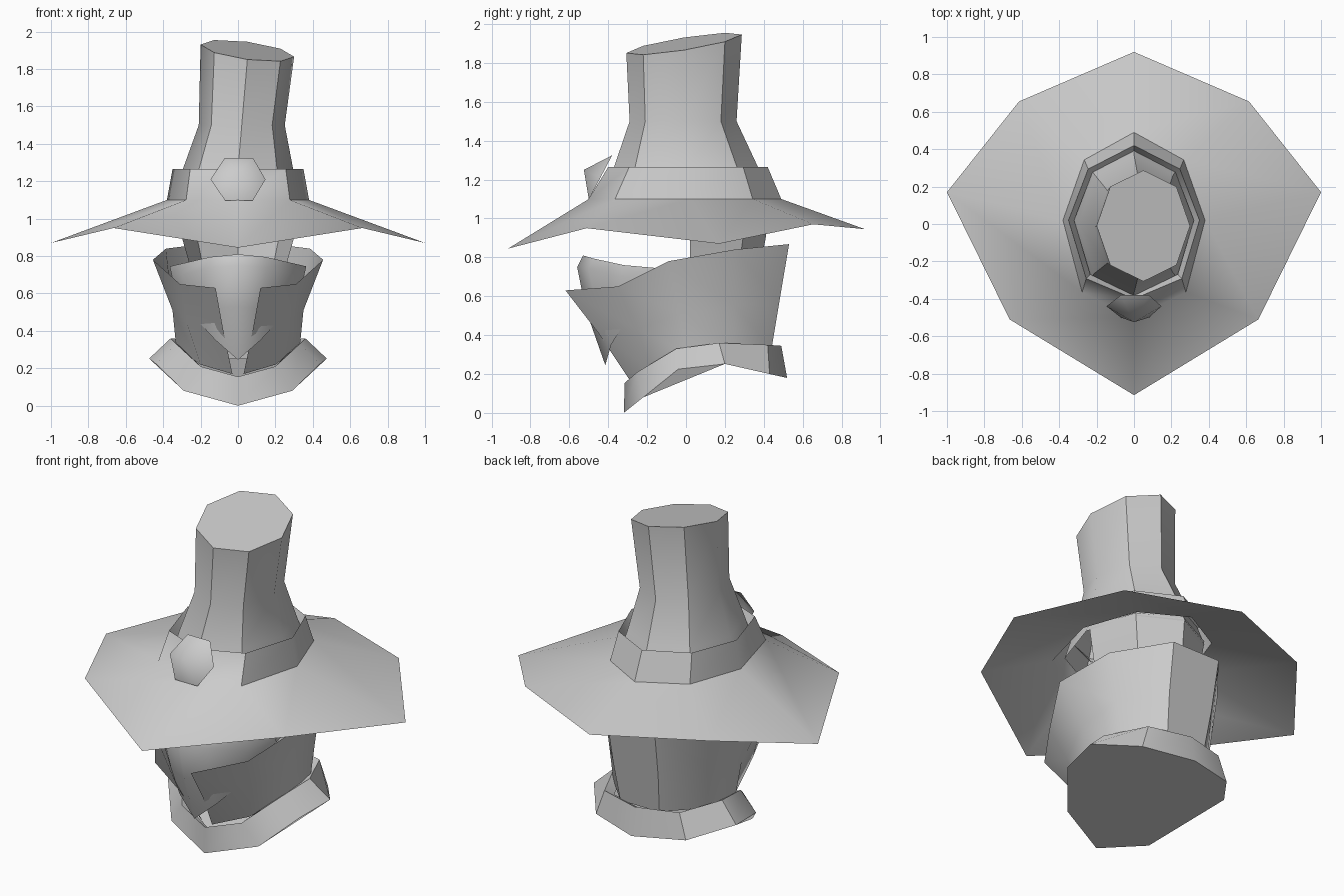
import bpy, bmesh, math
from math import cos, sin, radians

if "Cube" in bpy.data.objects:
    bpy.data.objects.remove(bpy.data.objects["Cube"])


def mirror(half):
    """Run of points on +x, continued by its mirror image on -x."""
    return half + [(-x, y, z) for x, y, z in reversed(half) if x > 0]


def loft(name, rings, closed=True, cap_first=False, cap_last=False, angle=40):
    """Skin a stack of equally long point rings with quads."""
    bm = bmesh.new()
    rows = [[bm.verts.new(p) for p in ring] for ring in rings]
    n = len(rows[0])
    for a, b in zip(rows, rows[1:]):
        for i in range(n if closed else n - 1):
            j = (i + 1) % n
            bm.faces.new((a[i], a[j], b[j], b[i]))
    if cap_first:
        bm.faces.new(rows[0])
    if cap_last:
        bm.faces.new(rows[-1])
    bmesh.ops.recalc_face_normals(bm, faces=bm.faces)
    return finish(name, bm, angle)


def finish(name, bm, angle):
    mesh = bpy.data.meshes.new(name)
    bm.to_mesh(mesh)
    bm.free()
    obj = bpy.data.objects.new(name, mesh)
    bpy.context.collection.objects.link(obj)
    bpy.ops.object.select_all(action='DESELECT')
    obj.select_set(True)
    bpy.context.view_layer.objects.active = obj
    bpy.ops.object.shade_smooth_by_angle(angle=radians(angle))
    return obj


# Hat brim with raised band, a single sheet folded inward at the top
def band(rx, front, back, z):
    return mirror([(0, front, z), (rx * .73, front * .73, z), (rx, .02, z),
                   (rx * .7, back * .7, z), (0, back, z)])


brim_edge = mirror([(0, -.915, .845), (.665, -.51, .95), (1, .17, .87),
                    (.615, .655, .97), (0, .92, .945)])
loft("hat_brim", [brim_edge, band(.38, -.5, .49, 1.1), band(.35, -.4, .42, 1.265),
                  band(.32, -.37, .385, 1.2)])


# Hat crown: tapered eight-sided tube with a slanted flat top
def crown_ring(cx, cy, rx, ry, z, slant=0):
    ring = []
    for k in range(8):
        a = k * math.tau / 8
        x, y = cx + rx * cos(a), cy + ry * sin(a)
        ring.append((x, y, z + slant * (.16 * y - .13 * (x - cx))))
    return ring


loft("hat_crown", [crown_ring(0, .005, .345, .43, 1.1),
                   crown_ring(0, 0, .295, .37, 1.265),
                   crown_ring(.02, -.015, .23, .275, 1.5),
                   crown_ring(.05, -.01, .25, .297, 1.9, 1)], cap_last=True)

# Hexagonal badge on the front of the hat
bm = bmesh.new()
rim = [bm.verts.new(p) for p in [(.08, -.38, 1.325), (.147, -.44, 1.21), (.08, -.5, 1.098),
                                 (-.07, -.5, 1.098), (-.147, -.44, 1.21), (-.07, -.38, 1.325)]]
tip = bm.verts.new((0, -.525, 1.25))
for i in range(6):
    bm.faces.new((rim[i], tip, rim[(i + 1) % 6]))
finish("hat_badge", bm, 60)


# Back of the head: open half shell below the hat
def shell(rx, back, z):
    return mirror([(rx, .02, z), (rx * .73, .02 + (back - .02) * .7, z), (0, back, z)])


loft("head_back", [shell(.335, .43, 1.12), shell(.3, .41, .9), shell(.255, .38, .74),
                   shell(.24, .36, .6)], closed=False)

# Face scarf: pointed sheet showing through the collar gap
loft("face_scarf", [
    mirror([(.365, -.15, .745), (.3, -.32, .76), (.15, -.48, .795), (0, -.53, .81)]),
    mirror([(.355, -.15, .7), (.3, -.34, .7), (.15, -.5, .74), (0, -.56, .75)]),
    mirror([(.345, -.15, .65), (.27, -.32, .58), (.13, -.45, .52), (0, -.515, .53)]),
    mirror([(.335, -.15, .6), (.25, -.3, .49), (.12, -.385, .35), (0, -.415, .245)]),
], closed=False, angle=60)

# Tall coat collar, open at the front
loft("collar", [
    mirror([(.12, -.62, .63), (.31, -.35, .65), (.455, -.09, .78), (.385, .25, .84),
            (.16, .53, .868)]),
    mirror([(.08, -.45, .41), (.27, -.25, .43), (.35, -.03, .51), (.34, .25, .55),
            (.15, .48, .57)]),
    mirror([(.03, -.29, .17), (.2, -.18, .22), (.33, 0, .31), (.31, .25, .33),
            (.13, .44, .33)]),
], closed=False)

# Shoulder ring at the base, closed underneath
under = mirror([(0, -.32, 0), (.29, -.22, .08), (.44, -.04, .225), (.475, .2, .252),
                (.3, .43, .2), (0, .52, .18)])
upper = mirror([(0, -.315, .155), (.2, -.25, .21), (.33, -.05, .33), (.36, .17, .36),
                (.25, .42, .35), (0, .49, .345)])
inner = [(x * .86, .06 + (y - .06) * .88, z - .03) for x, y, z in upper]
loft("shoulder_ring", [under, upper, inner], cap_first=True)
